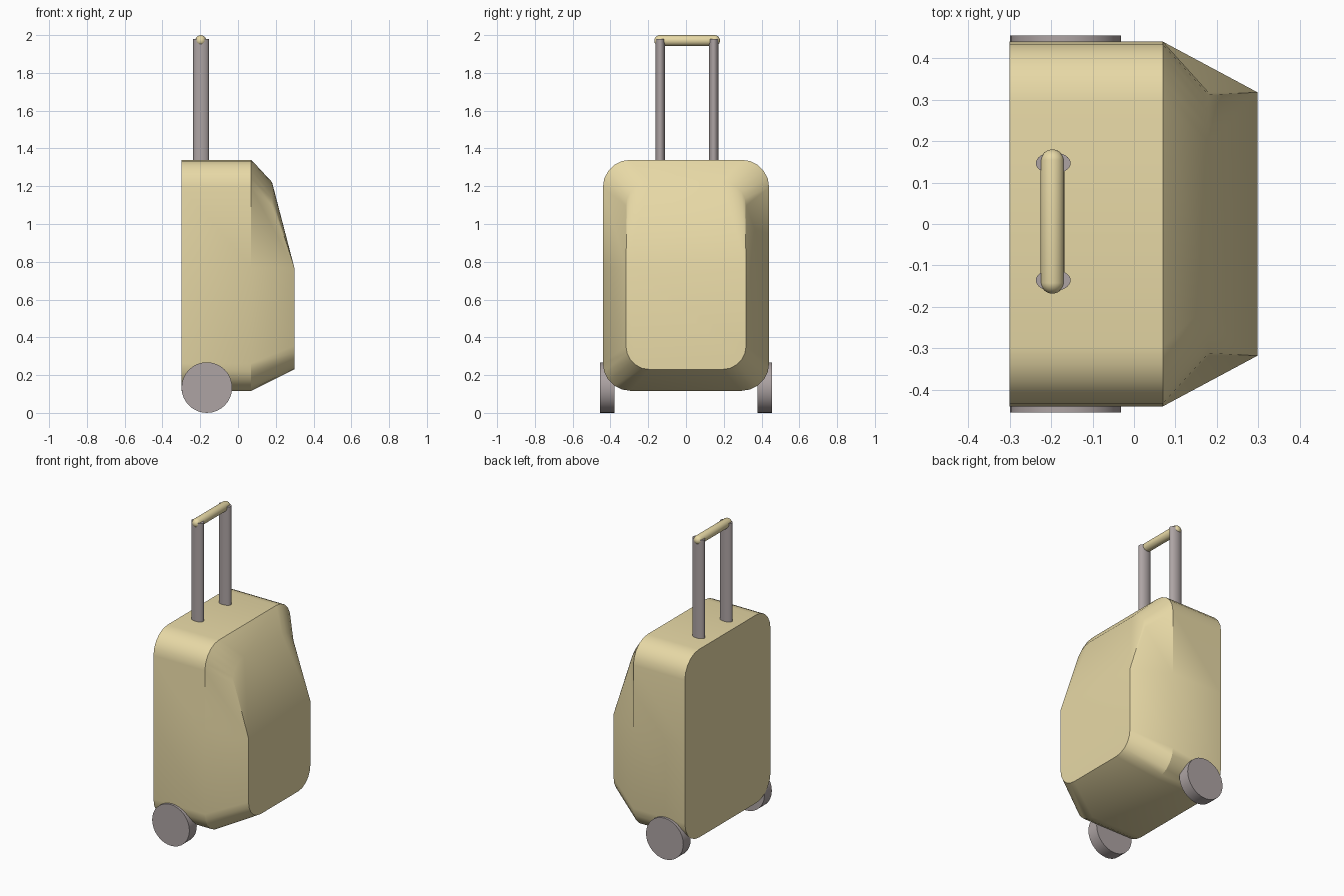
import bpy, bmesh, math
from mathutils import Matrix, Vector

if "Cube" in bpy.data.objects:
    bpy.data.objects.remove(bpy.data.objects["Cube"])


def material(name, color):
    m = bpy.data.materials.new(name)
    m.diffuse_color = (*color, 1)
    m.use_nodes = True
    m.node_tree.nodes["Principled BSDF"].inputs["Base Color"].default_value = m.diffuse_color
    return m


TAN = material("tan_shell", (0.80, 0.69, 0.38))
GREY = material("warm_grey", (0.42, 0.37, 0.37))


def finish(name, bm, mat, angle=30):
    me = bpy.data.meshes.new(name)
    bm.to_mesh(me)
    bm.free()
    ob = bpy.data.objects.new(name, me)
    bpy.context.collection.objects.link(ob)
    me.materials.append(mat)
    bpy.ops.object.select_all(action='DESELECT')
    ob.select_set(True)
    bpy.context.view_layer.objects.active = ob
    bpy.ops.object.shade_smooth_by_angle(angle=math.radians(angle))
    return ob


SEG = 5
MID = 0.77


def rounded_loop(hy, z0, z1, r):
    """Rounded rectangle in y/z with one extra point on each side at MID."""
    pts = []
    corners = [(1, z0 + r, -90), (1, z1 - r, 0), (-1, z1 - r, 90), (-1, z0 + r, 180)]
    for k, (s, zc, a0) in enumerate(corners):
        if k == 1:
            pts.append((hy, MID))
        if k == 3:
            pts.append((-hy, MID))
        for i in range(SEG + 1):
            a = math.radians(a0 + 90 * i / SEG)
            pts.append((s * (hy - r) + r * math.cos(a), zc + r * math.sin(a)))
    return pts


# Suitcase shell: straight box, tapered rim, sloped upper front panel
bm = bmesh.new()
outer = rounded_loop(0.44, 0.117, 1.34, 0.145)
inner = rounded_loop(0.318, 0.23, 1.222, 0.125)
back = [bm.verts.new((-0.30, y, z)) for y, z in outer]
rim = [bm.verts.new((0.07, y, z)) for y, z in outer]
front = [bm.verts.new((0.18 if z > MID + 0.1 else 0.298, y, z)) for y, z in inner]
n = len(outer)
for a, b in ((back, rim), (rim, front)):
    for i in range(n):
        j = (i + 1) % n
        bm.faces.new((a[i], a[j], b[j], b[i]))
bm.faces.new(back[::-1])
right = SEG + 1
left = 3 * SEG + 4
bm.faces.new(front[:right + 1] + front[left:])
for side, start in ((right, right + 1), (left, right + SEG + 2)):
    for i in range(start, start + SEG):
        bm.faces.new((front[side], front[i], front[i + 1]))
t = right + 1 + SEG
bm.faces.new((front[right], front[t], front[t + 1], front[left]))
finish("suitcase_shell", bm, TAN)


def cylinder(name, centre, size, axis, mat):
    bm = bmesh.new()
    bmesh.ops.create_cone(bm, cap_ends=True, segments=32, radius1=0.5, radius2=0.5, depth=1)
    if axis == 'Y':
        bm.transform(Matrix.Rotation(math.radians(90), 4, 'X'))
    bm.transform(Matrix.Translation(centre) @ Matrix.Diagonal((*size, 1)))
    return finish(name, bm, mat)


# Wheels and telescopic poles, one per side
for s, label, py in ((1, "right", 0.147), (-1, "left", -0.136)):
    cylinder("wheel_" + label, (-0.165, s * 0.417, 0.134), (0.268, 0.076, 0.268), 'Y', GREY)
    cylinder("pole_" + label, (-0.195, py, 1.655), (0.084, 0.052, 0.65), 'Z', GREY)

# Rounded grip bar
bm = bmesh.new()
bmesh.ops.create_uvsphere(bm, u_segments=24, v_segments=13, radius=0.029)
bm.transform(Matrix.Rotation(math.radians(90), 4, 'X'))
for v in bm.verts:
    v.co.y += math.copysign(0.145, v.co.y)
bm.transform(Matrix.Translation((-0.197, 0.006, 1.971)))
finish("grip_bar", bm, TAN, 60)
